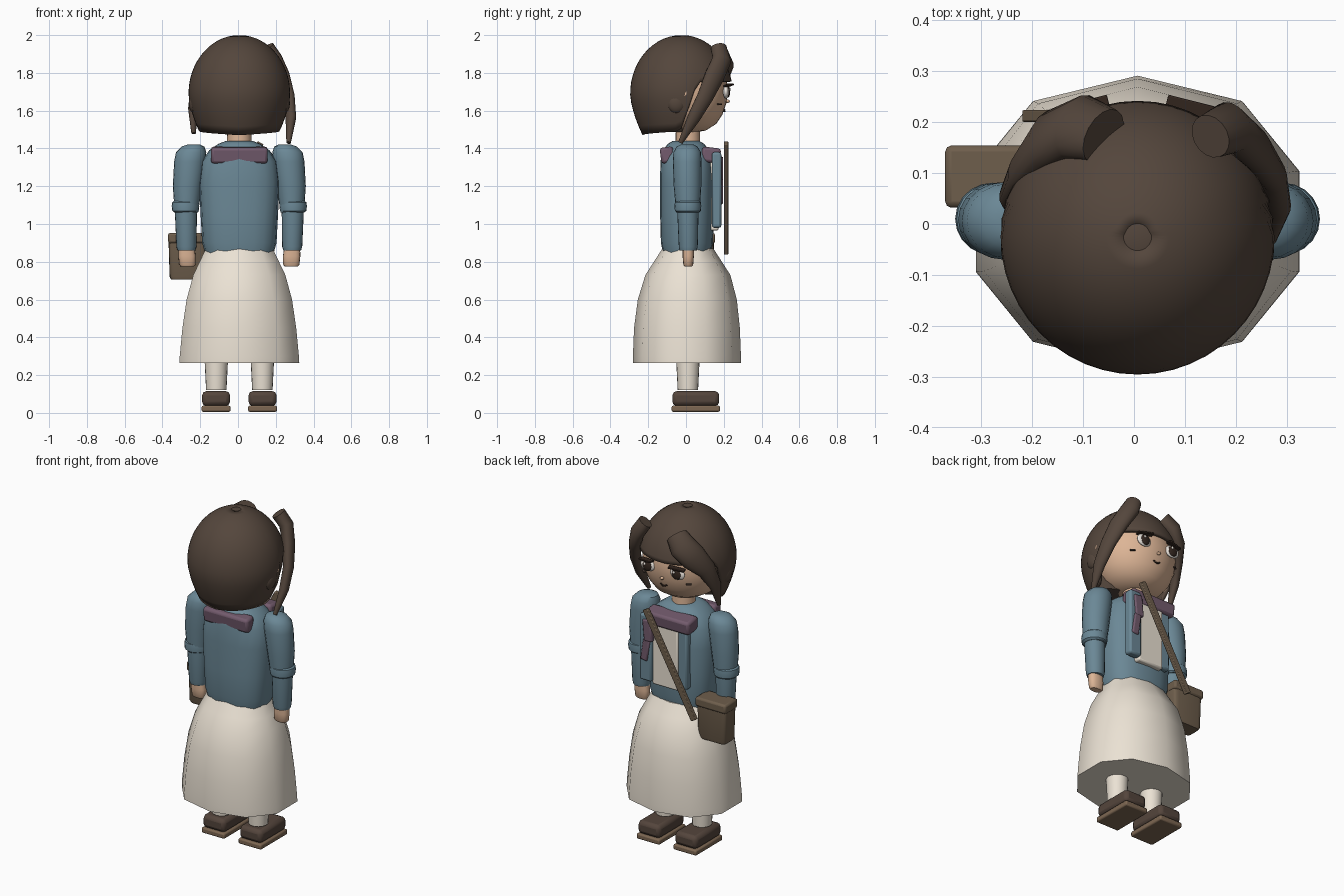
import bpy, math
from mathutils import Vector

if "Cube" in bpy.data.objects:
    bpy.data.objects.remove(bpy.data.objects["Cube"])

def mat(name, h):
    m = bpy.data.materials.new(name)
    c = [((int(h[i:i+2], 16) / 255 + .055) / 1.055) ** 2.4 for i in (0, 2, 4)]
    m.diffuse_color = (*c, 1)
    m.use_nodes = True
    m.node_tree.nodes["Principled BSDF"].inputs["Base Color"].default_value = m.diffuse_color
    return m

HAIR, SKIN = mat("hair", "54463C"), mat("skin", "DDB596")
BLUE, CREAM = mat("blue_cloth", "6B8896"), mat("cream_cloth", "EBE2D4")
PURPLE, LEATHER = mat("purple_cloth", "735B6D"), mat("leather", "6E5E4C")
SHOE, SOLE = mat("shoe", "54453C"), mat("sole", "7D6752")
DARK, WHITE = mat("dark", "33261F"), mat("eye_white", "EFE8E0")

def finish(ob, m, angle=40, bevel=0):
    ob.data.materials.append(m)
    bpy.ops.object.select_all(action='DESELECT')
    ob.select_set(True)
    bpy.context.view_layer.objects.active = ob
    if bevel:
        b = ob.modifiers.new("bevel", 'BEVEL')
        b.width, b.segments = bevel, 2
    bpy.ops.object.shade_smooth_by_angle(angle=math.radians(angle))
    return ob

def skin_rings(name, rings, m, caps=True, angle=40):
    n = len(rings[0])
    faces = [(i*n + j, i*n + (j+1) % n, (i+1)*n + (j+1) % n, (i+1)*n + j)
             for i in range(len(rings) - 1) for j in range(n)]
    if caps:
        faces += [tuple(reversed(range(n))), tuple(range((len(rings)-1)*n, len(rings)*n))]
    me = bpy.data.meshes.new(name)
    me.from_pydata([v for r in rings for v in r], [], faces)
    ob = bpy.data.objects.new(name, me)
    bpy.context.collection.objects.link(ob)
    return finish(ob, m, angle)

def loft(name, secs, m, n=24, power=1.0, angle=40, turn=0):
    # sections: (z, centre x, centre y, radius x, radius y)
    sg = lambda v: math.copysign(abs(v) ** power, v)
    rings = [[(cx + rx*sg(math.cos(a)), cy + ry*sg(math.sin(a)), z)
              for a in (2*math.pi*(j + turn)/n for j in range(n))]
             for z, cx, cy, rx, ry in secs]
    return skin_rings(name, rings, m, True, angle)

def box(name, loc, size, m, bevel=.012, rot=(0, 0, 0)):
    bpy.ops.mesh.primitive_cube_add(size=1, location=loc, rotation=rot)
    ob = bpy.context.object
    ob.name = name
    ob.scale = size
    bpy.ops.object.transform_apply(location=False, rotation=False, scale=True)
    return finish(ob, m, 40, bevel)

def ball(name, loc, r, m, seg=24):
    bpy.ops.mesh.primitive_uv_sphere_add(segments=seg, ring_count=seg // 2, location=loc)
    ob = bpy.context.object
    ob.name = name
    ob.scale = r
    return finish(ob, m, 180)

CX = .007
# skirt and torso
loft("skirt", [(.265, CX, .005, .332, .285), (.30, CX, .005, .33, .286), (.45, CX, .005, .315, .28),
               (.60, CX, .007, .292, .262), (.73, CX, .01, .255, .225), (.80, CX, .01, .22, .18),
               (.87, CX, .01, .185, .135)], CREAM, n=10, power=.9, angle=50, turn=.5)
loft("torso", [(.84, CX, .005, .18, .125), (.90, CX, .005, .197, .138), (1.05, CX, .005, .205, .142),
               (1.22, CX, .005, .213, .143), (1.33, CX, .003, .2, .138), (1.39, CX, 0, .16, .125),
               (1.425, CX, 0, .11, .095), (1.44, CX, 0, .07, .07)], BLUE, n=20, power=.8)
loft("neck", [(1.38, CX, .01, .07, .068), (1.44, CX, .01, .065, .065), (1.56, CX, .01, .063, .063)], SKIN)

for s, side in ((-1, "left"), (1, "right")):
    X = lambda v: CX + s * v
    # arms
    loft(side + "_upper_sleeve", [(1.06, X(.28), .01, .062, .062), (1.2, X(.275), .008, .077, .073),
         (1.33, X(.262), .006, .083, .076), (1.38, X(.255), .006, .08, .073),
         (1.41, X(.245), .006, .06, .055), (1.422, X(.24), .006, .03, .03)], BLUE, 20)
    loft(side + "_cuff", [(1.06, X(.285), .01, .058, .058), (1.07, X(.285), .01, .07, .069),
         (1.095, X(.285), .01, .073, .071), (1.115, X(.285), .01, .07, .069),
         (1.125, X(.285), .01, .058, .058)], BLUE, 20)
    loft(side + "_forearm", [(.86, X(.28), .012, .047, .045), (.88, X(.28), .012, .053, .05),
         (1.08, X(.283), .01, .059, .057)], BLUE, 20)
    loft(side + "_hand", [(.775, X(.275), .012, .034, .02), (.785, X(.275), .012, .043, .026),
         (.83, X(.277), .012, .046, .03), (.88, X(.28), .012, .042, .03)], SKIN, 16, .8)
    # legs and shoes
    loft(side + "_leg", [(.12, X(.122), .01, .054, .054), (.30, X(.122), .01, .063, .063),
                         (.4, X(.122), .01, .063, .063)], CREAM, 20)
    box(side + "_sole", (X(.123), .052, .022), (.153, .256, .032), SOLE, .008)
    box(side + "_shoe", (X(.123), .052, .076), (.148, .248, .078), SHOE, .022)
    # jacket flaps, face details
    box(side + "_jacket_flap", (X(.11 + .025*s), .15 + .012*s, 1.18), (.08, .05, .4), BLUE, .012)
    ball(side + "_ear", (X(.243), 0, 1.69), (.022, .026, .045), SKIN, 16)
    ball(side + "_eye_white", (X(.1), .212, 1.7), (.047, .016, .036), WHITE)
    ball(side + "_iris", (X(.098), .222, 1.7), (.03, .012, .031), DARK)
    ball(side + "_eye_glint", (X(.098) + .01, .232, 1.712), (.008, .005, .008), WHITE, 12)
    box(side + "_upper_lash", (X(.102), .225, 1.735), (.095, .035, .01), DARK, .003, (0, s*.1, -s*.25))
    box(side + "_cheek_mark", (X(.15), .178, 1.635), (.03, .012, .008), SHOE, .002, (0, 0, -s*.7))

# shirt front, scarf
box("shirt_front", (.022, .147, 1.17), (.17, .05, .41), CREAM, .01)
box("scarf_back", (CX, -.1, 1.365), (.3, .07, .085), PURPLE, .015, (.12, 0, 0))
box("scarf_front", (CX, .132, 1.365), (.3, .1, .08), PURPLE, .015, (-.12, 0, 0))
box("scarf_tail_upper", (.125, .182, 1.29), (.055, .03, .13), PURPLE, .008, (0, .1, 0))
box("scarf_tail_lower", (.14, .184, 1.17), (.045, .024, .13), PURPLE, .008, (0, -.15, 0))

# satchel with strap
a, b = Vector((.12, .212, 1.43)), Vector((-.205, .212, .845))
d = a - b
box("satchel_strap", (a + b) / 2, (.036, .024, d.length), LEATHER, .004, (0, math.atan2(d.x, d.z), 0))
loft("satchel_body", [(.705, -.268, .092, .085, .048), (.72, -.268, .092, .094, .053),
                      (.92, -.268, .092, .1, .056)], LEATHER, 20, .3)
box("satchel_flap", (-.268, .093, .925), (.205, .122, .055), LEATHER, .012)

# head
loft("head", [(z, CX, .0, rx, ry) for z, rx, ry in
     ((1.485, .05, .05), (1.495, .11, .105), (1.53, .17, .16), (1.58, .21, .193), (1.64, .233, .214),
      (1.7, .24, .222), (1.78, .23, .215), (1.86, .18, .17), (1.92, .1, .09))], SKIN, 36, 1, 80)
ball("nose", (CX, .22, 1.65), (.011, .012, .009), SKIN, 12)
for i in range(-2, 3):
    ball("mouth_part", (CX + i*.009, .204 - abs(i)*.001, 1.597 + i*i*.002), (.007, .006, .004), DARK, 8)

# hair cap: each column runs from the crown to its own hemline
def radius(z):
    if z > 1.69:
        return .269 * math.sqrt(max(0, 1 - ((z - 1.69) / .31) ** 2))
    return .269 - .065 * ((1.69 - z) / .22) ** 1.6
cols, rows = 48, 18
hair = []
for i in range(rows + 1):
    ring = []
    for j in range(cols):
        phi = 2 * math.pi * j / cols
        f = abs((math.degrees(phi) + 180) % 360 - 180)
        t = min(1, max(0, (f - 68) / 26))
        hem = 1.755 + (1.49 - .02*max(0, (f - 95)/85) - 1.755) * t*t*(3 - 2*t)
        z = hem + (1.999 - hem) * (1 - ((i + .3) / (rows + .3)) ** 1.6)
        r = radius(z)
        ring.append((CX + r*math.sin(phi), -.024 + 1.01*r*math.cos(phi), z))
    hair.append(ring[::-1])
cap = skin_rings("hair_cap", hair[::-1], HAIR, False, 60)
cap.data.polygons  # crown is closed below
ball("hair_crown", (CX, -.024, 1.965), (.075, .075, .034), HAIR)
sol = cap.modifiers.new("thickness", 'SOLIDIFY')
sol.thickness, sol.offset = .02, -1
loft("hair_inner_base", [(1.49, CX, -.1, .18, .1), (1.56, CX, -.1, .21, .14)], HAIR)

# swept locks of hair: (point, half width, half thickness)
def lock(name, pts):
    path = [Vector(p) for p, w, t in pts]
    rings = []
    for i, (p, w, t) in enumerate(pts):
        T = (path[min(i+1, len(path)-1)] - path[max(i-1, 0)]).normalized()
        N = path[i] - Vector((CX, -.02, 1.68))
        N = (N - N.dot(T)*T).normalized()
        W = T.cross(N)
        rings.append([path[i] + W*w*math.cos(q) + N*t*math.sin(q)
                      for q in (2*math.pi*k/16 for k in range(16))])
    return skin_rings(name, rings, HAIR, True, 50)

lock("right_bang", [((.15, .172, 1.935), .045, .04), ((.19, .19, 1.87), .055, .04),
     ((.235, .15, 1.78), .055, .035), ((.268, .1, 1.67), .045, .03),
     ((.28, .04, 1.56), .035, .027), ((.268, -.03, 1.43), .012, .012)])
lock("left_bang", [((-.06, .172, 1.905), .06, .05), ((-.11, .19, 1.86), .075, .05),
     ((-.165, .165, 1.8), .075, .045), ((-.215, .11, 1.72), .055, .03),
     ((-.238, .06, 1.61), .035, .025), ((-.235, .02, 1.48), .012, .012)])
for s in (-1, 1):
    ball("ear_hair", (CX + s*.238, -.05, 1.64), (.03, .05, .055), HAIR, 16)
